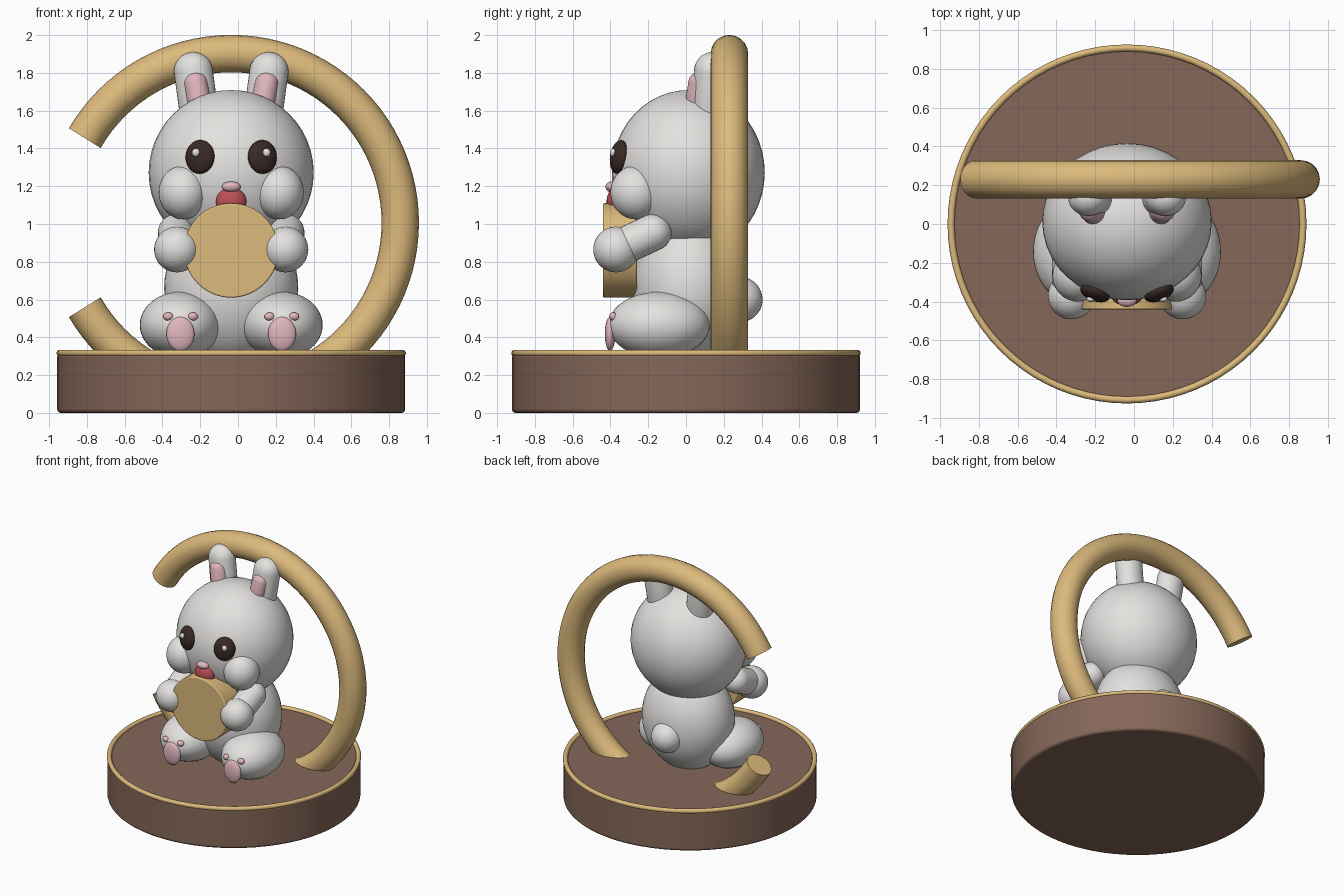
import bpy, math
from mathutils import Vector

cube = bpy.data.objects.get("Cube")
if cube:
    bpy.data.objects.remove(cube, do_unlink=True)

CX = -0.036  # the base and figure share this axis


def material(name, r, g, b):
    m = bpy.data.materials.new(name)
    m.use_nodes = True
    m.diffuse_color = (r, g, b, 1)
    bsdf = next(n for n in m.node_tree.nodes if n.type == 'BSDF_PRINCIPLED')
    bsdf.inputs["Base Color"].default_value = (r, g, b, 1)
    bsdf.inputs["Roughness"].default_value = 0.6
    return m


WHITE = material("soft white", 0.77, 0.76, 0.74)
BROWN = material("wood brown", 0.235, 0.135, 0.098)
GOLD = material("warm gold", 0.72, 0.49, 0.2)
DARK = material("dark brown", 0.04, 0.022, 0.018)
PINK = material("pale pink", 0.75, 0.47, 0.52)
RED = material("mouth red", 0.5, 0.08, 0.09)


def finish(name, mat, bevel=0):
    ob = bpy.context.object
    ob.name = name
    ob.data.materials.append(mat)
    bpy.ops.object.transform_apply(location=False, rotation=False, scale=True)
    if bevel:
        mod = ob.modifiers.new("rounded edge", 'BEVEL')
        mod.width, mod.segments = bevel, 3
        mod.limit_method = 'ANGLE'
    bpy.ops.object.shade_smooth_by_angle(angle=math.radians(40))
    return ob


def ball(name, mat, loc, size, rot=(0, 0, 0)):
    bpy.ops.mesh.primitive_uv_sphere_add(
        segments=40, ring_count=24, location=(CX + loc[0], loc[1], loc[2]), rotation=rot)
    bpy.context.object.scale = size
    return finish(name, mat)


def disc(name, mat, loc, radius, depth, rot=(0, 0, 0), bevel=0):
    bpy.ops.mesh.primitive_cylinder_add(
        vertices=64, radius=radius, depth=depth,
        location=(CX + loc[0], loc[1], loc[2]), rotation=rot)
    return finish(name, mat, bevel)


def capsule(name, mat, start, end, radius, flat=1.0):
    """Rounded limb: a sphere whose halves are pulled apart along its axis."""
    a, b = Vector(start), Vector(end)
    axis = b - a
    mid = (a + b) / 2
    bpy.ops.mesh.primitive_uv_sphere_add(segments=32, ring_count=21, radius=radius)
    ob = bpy.context.object
    for v in ob.data.vertices:
        v.co.z += math.copysign(axis.length / 2, v.co.z)
        v.co.y *= flat
    ob.location = (CX + mid.x, mid.y, mid.z)
    ob.rotation_euler = Vector((0, 0, 1)).rotation_difference(axis).to_euler()
    return finish(name, mat)


# Base with gold rim
disc("base", BROWN, (0, 0, 0.1575), 0.921, 0.315, bevel=0.018)
bpy.ops.mesh.primitive_torus_add(
    major_radius=0.907, minor_radius=0.018, major_segments=80, minor_segments=12,
    location=(CX, 0, 0.316))
finish("base_rim", GOLD)

# Open ring behind the figure
curve = bpy.data.curves.new("arch_ring", 'CURVE')
curve.dimensions = '3D'
curve.bevel_depth = 0.099
curve.bevel_resolution = 8
curve.use_fill_caps = True
spline = curve.splines.new('POLY')
STEPS = 80
spline.points.add(STEPS)
for i, p in enumerate(spline.points):
    t = math.radians(-150 + 300 * i / STEPS)
    p.co = (0.895 * math.cos(t), 0, 0.895 * math.sin(t), 1)
ring = bpy.data.objects.new("arch_ring", curve)
bpy.context.collection.objects.link(ring)
ring.location = (CX, 0.23, 1.007)
bpy.ops.object.select_all(action='DESELECT')
ring.select_set(True)
bpy.context.view_layer.objects.active = ring
bpy.ops.object.convert(target='MESH')
finish("arch_ring", GOLD)

# Body, head and tail
ball("body", WHITE, (0, 0.02, 0.66), (0.355, 0.305, 0.40))
ball("head", WHITE, (0, 0.012, 1.272), (0.437, 0.405, 0.437))
ball("tail", WHITE, (0, 0.285, 0.6), (0.12, 0.12, 0.12))

# Nose, mouth and the round biscuit
ball("mouth", RED, (0, -0.37, 1.12), (0.08, 0.05, 0.075))
ball("nose", PINK, (0, -0.395, 1.197), (0.05, 0.032, 0.028))
disc("biscuit", GOLD, (0, -0.35, 0.86), 0.25, 0.18,
     rot=(math.pi / 2, 0, 0), bevel=0.008)

# Paired parts
for side, s in (("left", 1), ("right", -1)):
    capsule(side + "_ear", WHITE, (s * 0.165, 0.12, 1.55),
            (s * 0.2, 0.135, 1.807), 0.103, 0.9)
    capsule(side + "_inner_ear", PINK, (s * 0.165, 0.055, 1.62),
            (s * 0.188, 0.075, 1.745), 0.063)
    ball(side + "_eye", DARK, (s * 0.165, -0.354, 1.355),
         (0.08, 0.042, 0.09), (math.radians(-8), s * math.radians(6), s * math.radians(20)))
    ball(side + "_eye_glint", WHITE, (s * 0.187, -0.387, 1.378), (0.021, 0.016, 0.022))
    ball(side + "_cheek", WHITE, (s * 0.254, -0.265, 1.167), (0.13, 0.135, 0.142))
    capsule(side + "_arm", WHITE, (s * 0.285, -0.37, 0.865),
            (s * 0.29, -0.175, 0.955), 0.098)
    ball(side + "_hand", WHITE, (s * 0.287, -0.37, 0.865), (0.121, 0.121, 0.121))
    ball(side + "_leg", WHITE, (s * 0.27, -0.142, 0.465), (0.214, 0.268, 0.176))
    ball(side + "_foot_pad", PINK, (s * 0.269, -0.402, 0.418), (0.074, 0.028, 0.09))
    for n, x in (("inner", 0.203), ("outer", 0.333)):
        ball(f"{side}_{n}_toe_pad", PINK, (s * x, -0.385, 0.51), (0.027, 0.022, 0.022))
